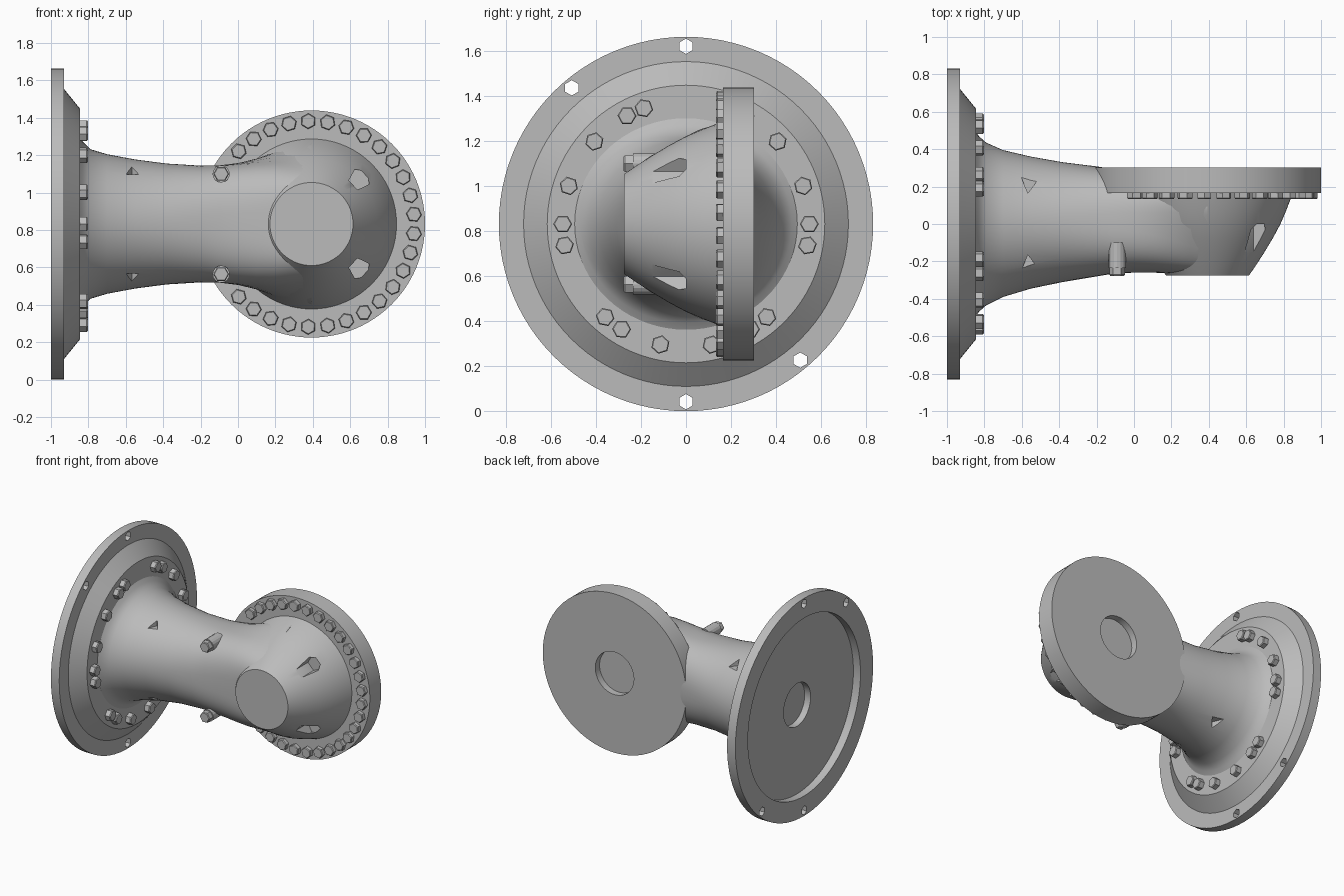
import bpy, bmesh, math
from mathutils import Matrix, Vector

cube = bpy.data.objects.get("Cube")
if cube:
    bpy.data.objects.remove(cube)

grey = bpy.data.materials.new("cast_grey")
grey.use_nodes = True
COLOUR = (0.5, 0.5, 0.5, 1)
grey.diffuse_color = COLOUR
grey.node_tree.nodes["Principled BSDF"].inputs["Base Color"].default_value = COLOUR

MID = 0.832                      # height of both axes
TURN = {"x": Matrix.Rotation(math.pi / 2, 4, "Y"),
        "y": Matrix.Rotation(-math.pi / 2, 4, "X"),
        "z": Matrix.Identity(4)}


def loft(name, rings):
    """Closed skin through a list of equal-length point rings."""
    bm = bmesh.new()
    loops = [[bm.verts.new(p) for p in ring] for ring in rings]
    count = len(loops[0])
    for a, b in zip(loops, loops[1:]):
        for i in range(count):
            j = (i + 1) % count
            bm.faces.new((a[i], a[j], b[j], b[i]))
    bm.faces.new(loops[0])
    bm.faces.new(loops[-1])
    bmesh.ops.recalc_face_normals(bm, faces=bm.faces)
    mesh = bpy.data.meshes.new(name)
    bm.to_mesh(mesh)
    bm.free()
    mesh.materials.append(grey)
    obj = bpy.data.objects.new(name, mesh)
    bpy.context.collection.objects.link(obj)
    return obj


def lathe(name, profile, axis, centre, sides, phase=0.0):
    """Turn (radius, distance) points about an axis through centre."""
    rings = []
    for r, t in profile:
        ring = []
        for i in range(sides):
            a = math.tau * i / sides + phase
            ring.append(Vector(centre) + TURN[axis] @ Vector((r * math.cos(a), r * math.sin(a), t)))
        rings.append(ring)
    return loft(name, rings)


def activate(obj):
    bpy.ops.object.select_all(action="DESELECT")
    obj.select_set(True)
    bpy.context.view_layer.objects.active = obj


def carve(obj, cutters):
    for cutter in cutters:
        cutter.hide_render = True
        mod = obj.modifiers.new("cut", "BOOLEAN")
        mod.operation, mod.solver, mod.object = "DIFFERENCE", "EXACT", cutter
        activate(obj)
        bpy.ops.object.modifier_apply(modifier=mod.name)
        bpy.data.objects.remove(cutter)


def smooth(obj, degrees=35):
    activate(obj)
    bpy.ops.object.shade_smooth_by_angle(angle=math.radians(degrees))


# Large flange: recessed back, raised conical hub, four through holes
large_flange = lathe("large_flange", [
    (0.163, -0.89), (0.163, -0.94), (0.68, -0.94), (0.68, -1), (MID, -1),
    (MID, -0.93), (0.722, -0.93), (0.617, -0.845), (0.3, -0.845)],
    "x", (0, 0, MID), 96)
holes = []
for degrees in (90, 130, 270, 310):
    a = math.radians(degrees)
    spot = (0, 0.79 * math.cos(a), MID + 0.79 * math.sin(a))
    holes.append(lathe("hole", [(0.034, -1.1), (0.034, -0.8)], "x", spot, 6))
carve(large_flange, holes)
smooth(large_flange, 25)

# Neck: lofted from the hub into the elbow
# x, front y, back y, half height, squareness, taper towards the front
SECTIONS = [
    (-0.86, -0.52, 0.52, 0.5, 2, 0),
    (-0.83, -0.47, 0.47, 0.44, 2, 0),
    (-0.79, -0.435, 0.435, 0.4, 2, 0),
    (-0.7, -0.39, 0.395, 0.373, 2, 0),
    (-0.55, -0.345, 0.36, 0.345, 2, 0),
    (-0.38, -0.31, 0.33, 0.323, 2.1, 0),
    (-0.2, -0.28, 0.308, 0.312, 2.4, 0),
    (-0.1, -0.264, 0.292, 0.316, 2.7, 0.02),
    (0, -0.26, 0.28, 0.335, 2.9, 0.08),
    (0.1, -0.26, 0.26, 0.37, 3.3, 0.2),
    (0.2, -0.263, 0.24, 0.415, 4, 0.34),
    (0.3, -0.267, 0.21, 0.447, 5, 0.46),
    (0.393, -0.27, 0.17, 0.46, 6, 0.52)]


def section(x, front, back, half, power, taper, count=72):
    ring = []
    for i in range(count):
        a = math.tau * i / count
        c, s = math.cos(a), math.sin(a)
        u = math.copysign(abs(c) ** (2 / power), c)
        v = math.copysign(abs(s) ** (2 / power), s)
        narrow = 1 - taper * ((1 - u) / 2) ** 1.3
        y = (front + back) / 2 + u * (back - front) / 2
        ring.append((x, y, MID + half * v * narrow))
    return ring


neck = loft("neck", [section(*row) for row in SECTIONS])
pockets = []
for side in (-1, 1):
    for up in (-1, 1):
        low, high = sorted((up * 0.265, up * 0.5))
        pockets.append(lathe("pocket", [(0.06, low), (0.06, high)], "z",
                             (-0.56, side * 0.225, MID), 3, 0.4 * side))
carve(neck, pockets)
smooth(neck)

# Elbow dome with a flat round end, and two angular pockets
CX = 0.393
dome = lathe("elbow_dome", [
    (0.458, 0.175), (0.443, 0.13), (0.42, 0.07), (0.39, 0), (0.35, -0.075),
    (0.305, -0.15), (0.26, -0.22), (0.222, -0.275)], "y", (CX, 0, MID), 72)
carve(dome, [lathe("pocket", [(0.058, -0.5), (0.058, 0)], "y",
                   (0.65, 0, MID + up * 0.24), 5, up * 0.5) for up in (-1, 1)])
smooth(dome)

# Small flange with a shallow central bore at the back
small_flange = lathe("small_flange", [
    (0.3, 0.165), (0.607, 0.165), (0.607, 0.302), (0.163, 0.302), (0.163, 0.25)],
    "y", (CX, 0, MID), 96)
smooth(small_flange, 25)


def bolt(name, axis, centre, start, end, radius=0.042, phase=0.0):
    """Hexagonal head with a small chamfer on its outer end."""
    edge = end + math.copysign(0.006, start - end)
    lathe(name, [(radius, start), (radius, edge), (radius * 0.88, end)], axis, centre, 6, phase)


# Bolts on the small flange, leaving the neck side open
for k in range(13):
    a = math.radians(5.4 + 10.8 * k)
    for up in (-1, 1):
        spot = (CX + 0.55 * math.cos(a), 0, MID + up * 0.55 * math.sin(a))
        bolt("small_flange_bolt", "y", spot, 0.17, 0.133, phase=a)

# Bolts on the large flange, mirrored left to right
for degrees in (20, 28.6, 48, 72, 90, 100, 139, 148.5, 168):
    a = math.radians(degrees)
    for side in (-1, 1):
        spot = (0, side * 0.548 * math.sin(a), MID + 0.548 * math.cos(a))
        bolt("large_flange_bolt", "x", spot, -0.85, -0.803, phase=a)

# Two bolts on bosses at the front of the neck
for up in (-1, 1):
    spot = (-0.09, 0, MID + up * 0.268)
    lathe("neck_boss", [(0.046, -0.1), (0.046, -0.235)], "y", spot, 16)
    bolt("neck_bolt", "y", spot, -0.23, -0.277)
